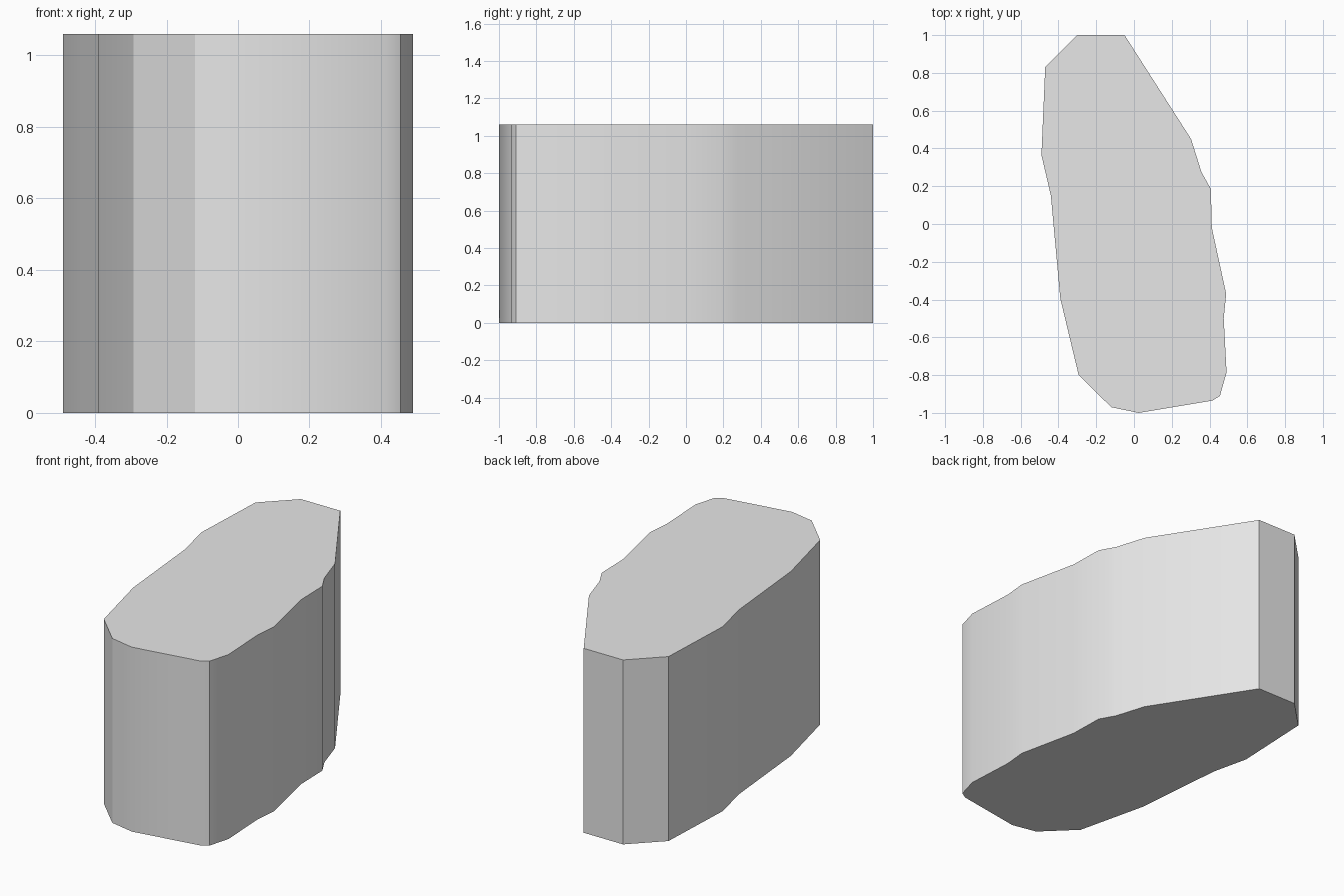
import bpy
import bmesh
import math

cube = bpy.data.objects.get("Cube")
if cube:
    bpy.data.objects.remove(cube, do_unlink=True)

HEIGHT = 1.06

# Footprint, counter-clockwise from the front tip
OUTLINE = [
    (0.025, -1.0), (0.415, -0.935), (0.455, -0.91), (0.49, -0.785),
    (0.475, -0.5), (0.488, -0.37), (0.412, -0.02), (0.407, 0.185),
    (0.357, 0.275), (0.302, 0.45), (-0.05, 1.0), (-0.3, 1.0),
    (-0.47, 0.83), (-0.49, 0.365), (-0.44, 0.15), (-0.39, -0.395),
    (-0.293, -0.8), (-0.12, -0.97),
]

# Plain grey material
grey = bpy.data.materials.new("light_grey")
grey.use_nodes = True
color = (0.8, 0.8, 0.8, 1.0)
grey.diffuse_color = color
grey.node_tree.nodes["Principled BSDF"].inputs["Base Color"].default_value = color

# Stone block: footprint extruded straight up
bm = bmesh.new()
base = bm.faces.new([bm.verts.new((x, y, 0)) for x, y in OUTLINE])
top = bmesh.ops.extrude_face_region(bm, geom=[base], use_keep_orig=True)["geom"]
bmesh.ops.translate(bm, vec=(0, 0, HEIGHT),
                    verts=[v for v in top if isinstance(v, bmesh.types.BMVert)])
bmesh.ops.recalc_face_normals(bm, faces=bm.faces)
mesh = bpy.data.meshes.new("stone_block")
bm.to_mesh(mesh)
bm.free()
mesh.materials.append(grey)

block = bpy.data.objects.new("stone_block", mesh)
bpy.context.collection.objects.link(block)

# Smooth the gentle bends, keep the corners and rims sharp
bpy.ops.object.select_all(action='DESELECT')
block.select_set(True)
bpy.context.view_layer.objects.active = block
bpy.ops.object.shade_smooth_by_angle(angle=math.radians(30))
